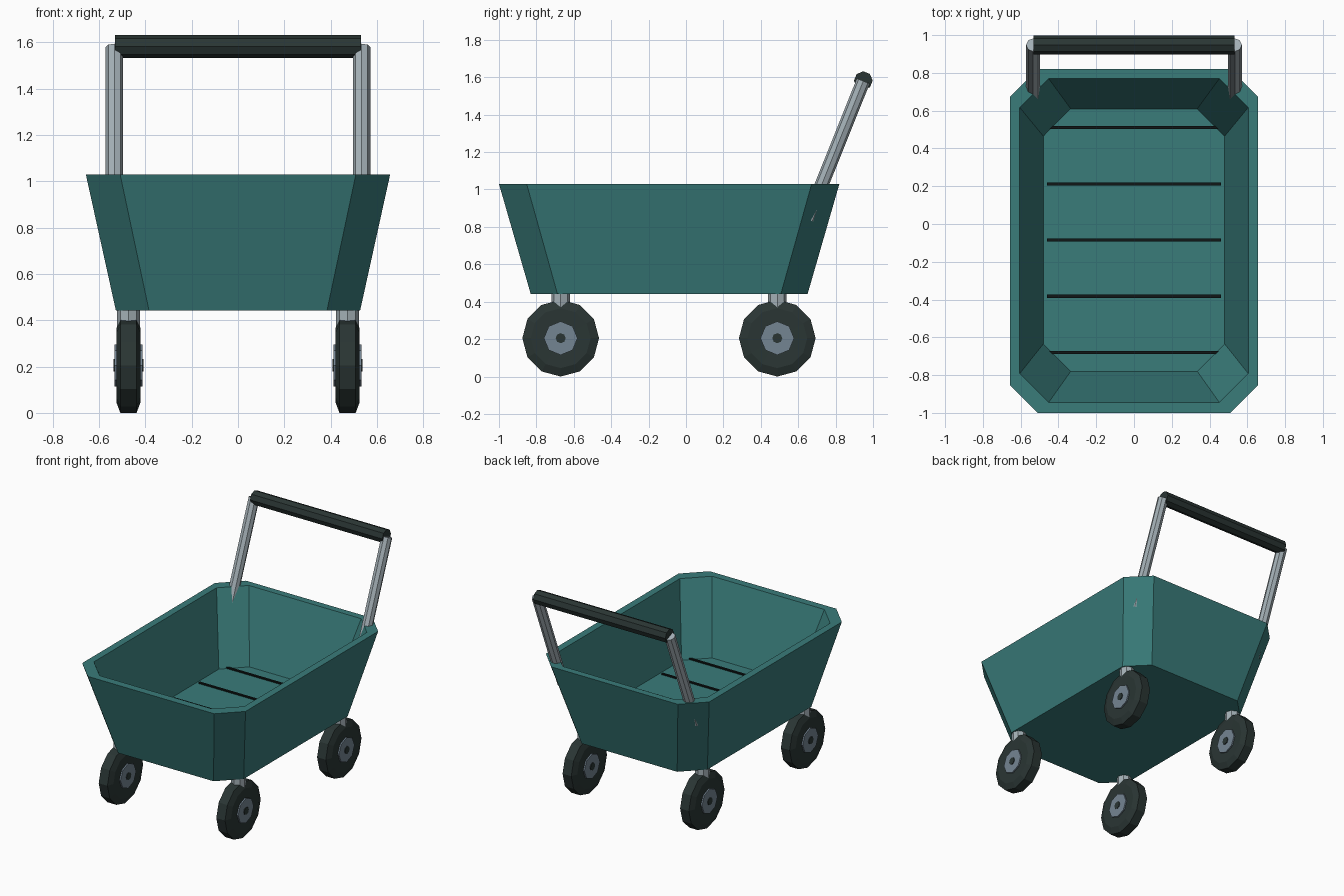
import bpy, bmesh, math
from mathutils import Vector

if "Cube" in bpy.data.objects:
    bpy.data.objects.remove(bpy.data.objects["Cube"])


def material(name, r, g, b):
    m = bpy.data.materials.new(name)
    m.use_nodes = True
    m.diffuse_color = (r, g, b, 1)
    node = m.node_tree.nodes["Principled BSDF"]
    node.inputs["Base Color"].default_value = (r, g, b, 1)
    node.inputs["Roughness"].default_value = 0.7
    return m


TEAL = material("teal_paint", 0.041, 0.2, 0.194)
RUBBER = material("dark_rubber", 0.023, 0.036, 0.034)
STEEL = material("light_steel", 0.37, 0.435, 0.47)
HUB = material("blue_grey_hub", 0.175, 0.235, 0.29)
GROOVE = material("near_black", 0.005, 0.008, 0.008)


def loft(name, rings, mat):
    """Skin a stack of equal-length point rings and cap both ends."""
    bm = bmesh.new()
    loops = [[bm.verts.new(p) for p in ring] for ring in rings]
    n = len(loops[0])
    for a, b in zip(loops, loops[1:]):
        for i in range(n):
            j = (i + 1) % n
            bm.faces.new((a[i], a[j], b[j], b[i]))
    bm.faces.new(loops[0][::-1])
    bm.faces.new(loops[-1])
    bmesh.ops.recalc_face_normals(bm, faces=bm.faces)
    me = bpy.data.meshes.new(name)
    bm.to_mesh(me)
    bm.free()
    me.materials.append(mat)
    ob = bpy.data.objects.new(name, me)
    bpy.context.collection.objects.link(ob)
    return ob


def cut_rectangle(x, front, back, cut, z):
    """Rectangle outline with its four corners cut off."""
    return [(x, front + cut, z), (x, back - cut, z), (x - cut, back, z), (cut - x, back, z),
            (-x, back - cut, z), (-x, front + cut, z), (cut - x, front, z), (x - cut, front, z)]


def spin(name, profile, sides, mat, centre):
    """Turn a profile of (offset, radius) pairs around the x axis."""
    cx, cy, cz = centre
    angles = [math.tau * i / sides for i in range(sides)]
    return loft(name, [[(cx + o, cy + r * math.cos(a), cz + r * math.sin(a)) for a in angles]
                       for o, r in profile], mat)


def rod(name, start, end, radius, sides, mat):
    """Faceted cylinder between two points."""
    start, end = Vector(start), Vector(end)
    q = (end - start).to_track_quat("Z", "Y")
    circle = [q @ Vector((radius * math.cos(math.tau * i / sides),
                          radius * math.sin(math.tau * i / sides), 0)) for i in range(sides)]
    return loft(name, [[p + v for v in circle] for p in (start, end)], mat)


# Open tub with cut corners and a thick rim
FLOOR = 0.53
loft("tub", [cut_rectangle(0.527, -0.83, 0.65, 0.143, 0.441),
             cut_rectangle(0.657, -1.0, 0.82, 0.148, 1.03),
             cut_rectangle(0.605, -0.945, 0.77, 0.153, 1.03),
             cut_rectangle(0.48, -0.78, 0.61, 0.145, FLOOR)], TEAL)

# Dark plank gaps across the tub floor
for i in range(5):
    y = 0.51 - 0.2975 * i
    half, width = 0.46, 0.008
    loft(f"floor_gap_{i + 1}",
         [[(-half, y - width, z), (half, y - width, z), (half, y + width, z), (-half, y + width, z)]
          for z in (FLOOR, FLOOR + 0.009)], GROOVE)

# Push handle: two leaning posts and a grip bar
for side, s in (("left", 1), ("right", -1)):
    rod(f"handle_post_{side}", (s * 0.534, 0.651, 0.84), (s * 0.534, 0.948, 1.58), 0.037, 8, STEEL)
spin("handle_grip", [(-0.532, 0.05), (0.532, 0.05)], 8, RUBBER, (0, 0.948, 1.582))

# Four wheels with stems, hubs and axle caps
for end, y in (("front", -0.67), ("back", 0.488)):
    for side, x in (("left", 0.473), ("right", -0.473)):
        tag = f"{end}_{side}"
        centre = (x, y, 0.205)
        rod(f"stem_{tag}", (x, y, 0.36), (x, y, 0.45), 0.05, 8, STEEL)
        spin(f"tyre_{tag}", [(-0.05, 0.08), (-0.052, 0.16), (-0.035, 0.205),
                             (0.035, 0.205), (0.052, 0.16), (0.05, 0.08)], 12, RUBBER, centre)
        spin(f"hub_{tag}", [(-0.06, 0.09), (0.06, 0.09)], 8, HUB, centre)
        spin(f"axle_cap_{tag}", [(-0.065, 0.027), (0.065, 0.027)], 8, RUBBER, centre)
